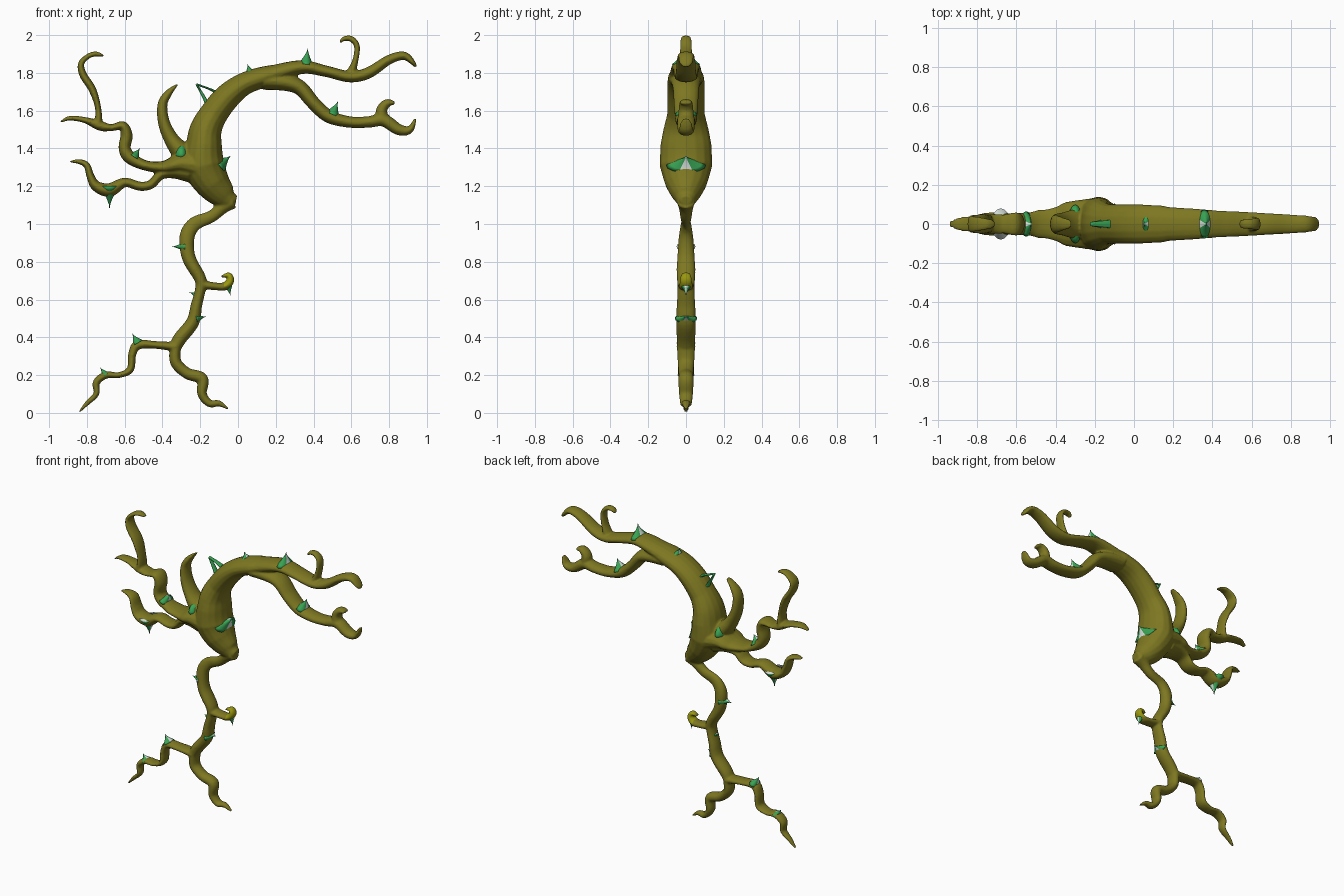
import bpy, bmesh, math
from mathutils import Vector

if "Cube" in bpy.data.objects:
    bpy.data.objects.remove(bpy.data.objects["Cube"], do_unlink=True)


def material(name, colour):
    mat = bpy.data.materials.new(name)
    mat.use_nodes = True
    mat.diffuse_color = (*colour, 1)
    mat.node_tree.nodes["Principled BSDF"].inputs["Base Color"].default_value = (*colour, 1)
    return mat


olive = material("olive bark", (0.205, 0.185, 0.015))
lime = material("yellow green bud", (0.32, 0.31, 0.005))
green = material("green thorn", (0.04, 0.37, 0.09))
pale = material("pale thorn ridge", (0.75, 0.83, 0.78))

SIDES = 16
STEPS = 6


def spline(points):
    """Catmull-Rom interpolation through the control points."""
    pts = [Vector(p) / 100 for p in points]
    pts = [pts[0]] + pts + [pts[-1]]
    result = []
    for a, b, c, d in zip(pts, pts[1:], pts[2:], pts[3:]):
        for i in range(STEPS):
            t = i / STEPS
            result.append((2 * b + (c - a) * t + (2 * a - 5 * b + 4 * c - d) * t ** 2
                           + (3 * b - a - 3 * c + d) * t ** 3) / 2)
    return result + [pts[-1]]


def loft(bm, rings):
    """Skin elliptical rings given as (centre, side vector, depth)."""
    loops = []
    for centre, side, depth in rings:
        loop = []
        for k in range(SIDES):
            angle = math.tau * k / SIDES
            offset = side * math.cos(angle) + Vector((0, depth * math.sin(angle), 0))
            loop.append(bm.verts.new(centre + offset))
        loops.append(loop)
    for low, high in zip(loops, loops[1:]):
        for k in range(SIDES):
            n = (k + 1) % SIDES
            bm.faces.new((low[k], low[n], high[n], high[k]))
    bm.faces.new(loops[0][::-1])
    bm.faces.new(loops[-1])


def limb(bm, points, depths):
    """Tapering tube through (x, z, radius) in hundredths; depths spread along it."""
    path = spline(points)
    rings = []
    last = len(path) - 1
    for i, (x, z, radius) in enumerate(path):
        radius = max(radius, 0.004)
        ahead, behind = path[min(i + 1, last)], path[max(i - 1, 0)]
        along = Vector((ahead.x - behind.x, 0, ahead.y - behind.y)).normalized()
        side = Vector((along.z, 0, -along.x)) * radius
        f = i / last * (len(depths) - 1)
        j = min(int(f), len(depths) - 2)
        depth = (depths[j] + (depths[j + 1] - depths[j]) * (f - j)) / 100
        rings.append((Vector((x, 0, z)), side, min(depth, radius * 2.5 + 0.004)))
    loft(bm, rings)


def finish(bm, name, *mats):
    """Make a smooth object; a second material goes on the sideways ridges."""
    bmesh.ops.recalc_face_normals(bm, faces=bm.faces)
    mesh = bpy.data.meshes.new(name)
    bm.to_mesh(mesh)
    bm.free()
    obj = bpy.data.objects.new(name, mesh)
    bpy.context.collection.objects.link(obj)
    for mat in mats:
        mesh.materials.append(mat)
    for face in mesh.polygons:
        face.use_smooth = True
        face.material_index = int(len(mats) > 1 and abs(face.normal.y) < 0.2)
    return obj


body = bmesh.new()
# Swollen trunk, bending over into the upper right bough
limb(body, [(-1, 112.5, 2.5), (-6, 114, 6.3), (-13, 121, 9.2), (-18, 131, 11), (-18, 142, 9.5),
            (-17, 150, 8.5), (-13, 158, 7.5), (-6, 167, 7), (3, 174, 6), (14, 178, 5.5),
            (25, 181, 4)],
     [3, 6, 11, 14, 13.5, 12, 10, 10, 10, 9.5, 7])
# Upper right bough with its curl
limb(body, [(14, 178, 5), (33, 183, 3.7), (46, 181, 3), (59, 178, 3), (69, 180, 3),
            (80, 187, 2.5), (88, 189, 2.2), (93, 185, 1.2), (94, 183, .5)], [9, 7, 6, 5, 4, 3])
limb(body, [(59, 178, 3), (62, 186, 1.6), (63, 194, 1.5), (60, 198, 1.5), (56, 198, 1.2),
            (54, 196, .5)], [4, 3, 2])
# Lower right bough, forked at its end
limb(body, [(14, 176, 5), (25, 175, 4.5), (33, 172, 4), (40, 164, 3.6), (48, 157, 3.5),
            (59, 154, 3), (69, 154, 3), (77, 155, 3.4), (85, 150, 3), (91, 150, 2),
            (94, 156, .5)], [9, 7, 6, 5, 4.5, 3])
limb(body, [(77, 154, 3.5), (76, 160, 3), (79, 164, 2.2), (83, 164, .8)], [4.5, 3])
# Horn rising beside the trunk
limb(body, [(-25, 133, 7), (-34, 143, 4.3), (-39, 153, 3.2), (-40, 163, 2.6), (-37, 169, 2),
            (-32, 174, .4)], [9, 6, 5, 4, 2])
# Upper left branch and its tall twig
limb(body, [(-20, 131, 9), (-30, 132, 6), (-39, 130, 3.5), (-49, 131, 2.7), (-57, 135, 3.4),
            (-60, 140, 3.2), (-59, 147, 3.2), (-61, 152, 2.4), (-67, 151, 1.8),
            (-73, 152, 2.6), (-81, 155, 1.6), (-89, 156, 1.2), (-94, 154, .4)],
     [13.5, 11, 6, 5.5, 6, 5, 5, 2])
limb(body, [(-74, 151, 2.4), (-74, 161, 1.6), (-77, 171, 2), (-82, 179, 2), (-83, 185, 1.6),
            (-79, 189, 1.3), (-75, 190, 1.3), (-71, 189, .4)], [5, 5, 4, 2])
# Lower left branch
limb(body, [(-26, 128, 6), (-34, 128, 4), (-41, 126, 2.6), (-46, 121, 2.4), (-52, 120, 2.4),
            (-60, 122, 2.5), (-68, 118, 3.6), (-75, 120, 2.8), (-78, 125, 2.1),
            (-80, 131, 1.7), (-84, 133, 1.3), (-89, 133, .4)], [10, 6, 5, 6, 5, 2])
# Stem below the trunk, then two roots and a hooked twig
limb(body, [(-3, 112, 4), (-8, 109, 3.5), (-14, 104, 3.2), (-23, 100, 3.8), (-27, 93, 4),
            (-26, 82, 3.6), (-20, 71, 3.2), (-20, 65, 2.8), (-22, 57, 3), (-24, 48, 3.5),
            (-31, 39, 3.6), (-34, 33, 3)], [5, 3.5, 2.4, 4, 5, 4.5, 5, 5, 4.5])
limb(body, [(-33, 36, 3), (-33, 27, 3), (-27, 21, 3), (-19, 18, 3.2), (-19, 10, 2.5),
            (-15, 5, 2), (-10, 5, 1.6), (-5, 2, .4)], [5, 4, 4, 3, 1])
limb(body, [(-33, 35, 2.5), (-44, 36, 2), (-53, 36, 2.5), (-56, 31, 2.1), (-57, 23, 1.9),
            (-63, 20, 1.5), (-70, 20, 1.9), (-75, 16, 1.9), (-75, 10, 1.5), (-80, 5, 1.2),
            (-84, .5, .4)], [5, 4, 4.5, 4, 3, 1])
limb(body, [(-20, 68, 2.4), (-12, 67, 2), (-7, 67, 2.2), (-4, 70, 2), (-5, 73, 1.4),
            (-9, 72, .5)], [4.5, 3.5, 2])

# Blend all limbs into one smooth skin
vine = finish(body, "vine_body", olive)
blend = vine.modifiers.new("blend", 'REMESH')
blend.mode = 'VOXEL'
blend.voxel_size = 0.007
blend.use_smooth_shade = True
soften = vine.modifiers.new("soften", 'SMOOTH')
soften.factor = 0.5
soften.iterations = 2
bpy.context.view_layer.objects.active = vine
vine.select_set(True)
for modifier in ("blend", "soften"):
    bpy.ops.object.modifier_apply(modifier=modifier)

# Yellow green bud at the end of the hooked twig
vine.data.materials.append(lime)
for face in vine.data.polygons:
    face.use_smooth = True
    x, y, z = face.center
    face.material_index = int(x > -0.075 and 0.67 < z < 0.78)


def thorn(name, base, tip, width, depth):
    """Concave spike with a broad base straddling the limb."""
    bm = bmesh.new()
    start, end = (Vector((p[0], 0, p[1])) / 100 for p in (base, tip))
    along = (end - start).normalized()
    side = Vector((along.z, 0, -along.x))
    rings = []
    for i in range(STEPS + 1):
        t = i / STEPS
        size = max((1 - t) ** 1.4, 0.03) / 100
        rings.append((start.lerp(end, t), side * width * size, depth * size))
    loft(bm, rings)
    finish(bm, name, green, pale)


# Green thorns along the limbs
thorn("upper_bough_thorn", (36, 184.5), (37, 193), 4, 7.5)
thorn("bend_thorn", (7, 178), (5, 184.5), 4.5, 9)
thorn("lower_bough_thorn", (50, 158), (53, 165), 4, 6)
thorn("trunk_right_thorn", (-10, 131), (-4, 136), 5, 10.5)
thorn("upper_left_thorn", (-55, 135.5), (-52, 140), 3.5, 6.5)
thorn("lower_left_thorn", (-68, 120), (-68, 108.5), 5, 8)
thorn("stem_top_thorn", (-28, 88), (-35, 88), 2.8, 5)
thorn("stem_twig_thorn", (-21, 62), (-26, 64), 2, 4)
thorn("stem_low_thorn", (-22, 50), (-17, 51), 2.5, 6)
thorn("twig_thorn", (-5, 67), (-4, 62), 2, 2.5)
thorn("root_upper_thorn", (-53, 37), (-56, 42), 3, 5)
thorn("root_lower_thorn", (-70, 20), (-73, 24), 2.5, 4.5)

# Split thorn on the trunk: two thin struts meeting at a point
struts = bmesh.new()
limb(struts, [(-15, 158, 2), (-17, 165, 1), (-22, 174, .5)], [4, 2, 1])
limb(struts, [(-7, 166, 2), (-13, 170.5, .7), (-22, 174, .5)], [4, 2, 1])
finish(struts, "split_thorn", green)

# Green saddle where the horn leaves the trunk
saddle = bmesh.new()
limb(saddle, [(-30, 133, 2), (-30, 135, 3.4), (-30, 137, 3.8), (-30, 140, 3.2), (-30, 142, 2)],
     [8, 11, 12.5, 11, 8])
finish(saddle, "horn_saddle", green, pale)
